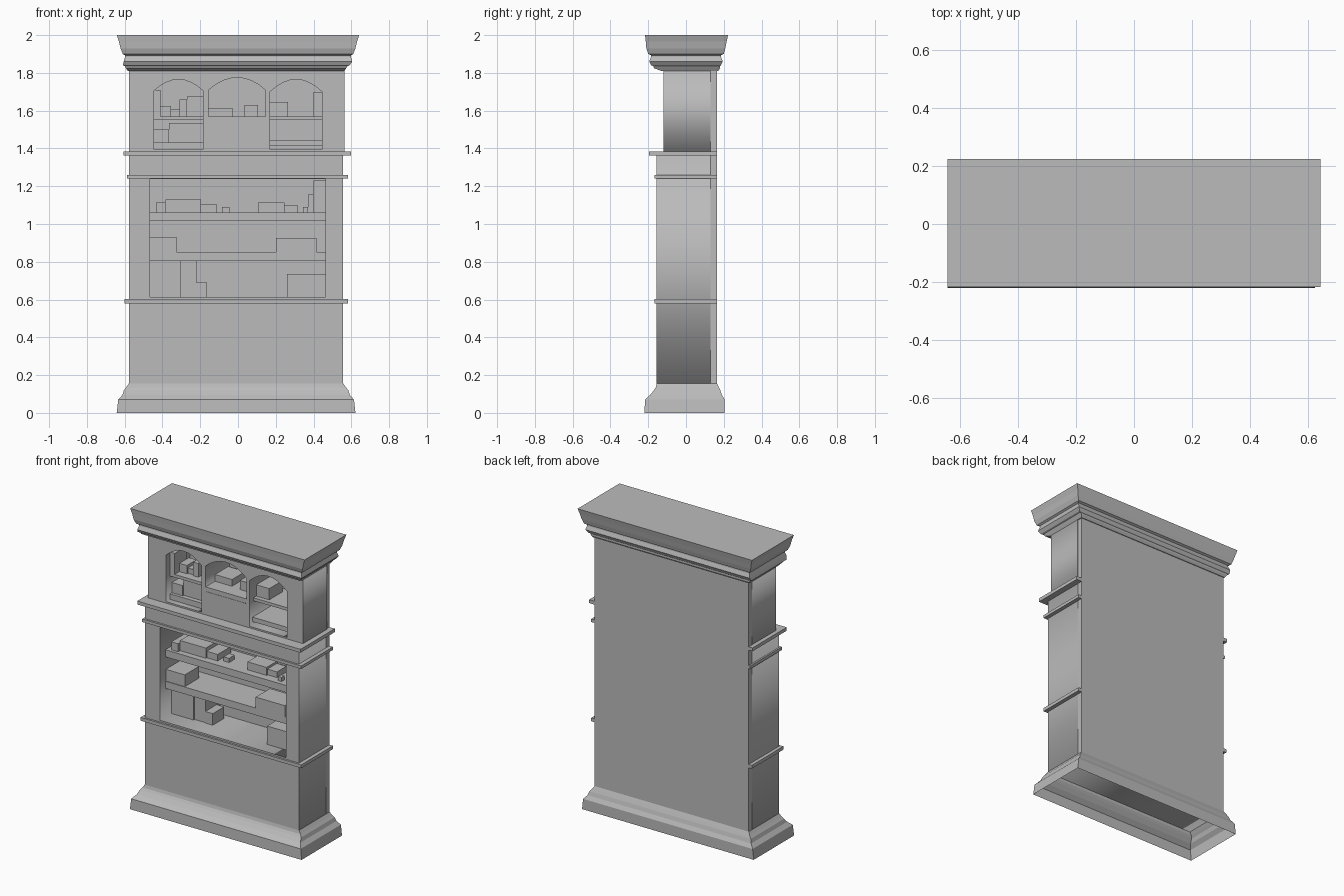
import bpy
import bmesh
from math import pi

if "Cube" in bpy.data.objects:
    bpy.data.objects.remove(bpy.data.objects["Cube"], do_unlink=True)

GREY = (0.5, 0.5, 0.5, 1)
mat = bpy.data.materials.new("plain grey")
mat.use_nodes = True
mat.diffuse_color = GREY
mat.node_tree.nodes["Principled BSDF"].inputs["Base Color"].default_value = GREY

LEFT, RIGHT, FRONT, BACK = -0.577, 0.557, -0.155, 0.165
UPPER_FRONT, PANEL = -0.12, 0.13


def finish(name, bm):
    bmesh.ops.recalc_face_normals(bm, faces=bm.faces)
    mesh = bpy.data.meshes.new(name)
    bm.to_mesh(mesh)
    bm.free()
    mesh.materials.append(mat)
    obj = bpy.data.objects.new(name, mesh)
    bpy.context.collection.objects.link(obj)
    return obj


def box(name, x0, x1, z0, z1, y0, y1):
    bm = bmesh.new()
    bmesh.ops.create_cube(bm, size=1)
    for v in bm.verts:
        v.co.x = x1 if v.co.x > 0 else x0
        v.co.y = y1 if v.co.y > 0 else y0
        v.co.z = z1 if v.co.z > 0 else z0
    return finish(name, bm)


def moulding(name, rings, open_bottom=False):
    """Loft of rectangles, each given as half width, front, back, height."""
    bm = bmesh.new()
    loops = []
    for half, front, back, z in rings:
        cx = -0.01 if z < 1.85 else 0.0
        corners = ((-half, front), (half, front), (half, back), (-half, back))
        loops.append([bm.verts.new((cx + x, y, z)) for x, y in corners])
    for low, high in zip(loops, loops[1:]):
        for i in range(4):
            j = (i + 1) % 4
            bm.faces.new((low[i], low[j], high[j], high[i]))
    bm.faces.new(loops[-1])
    if not open_bottom:
        bm.faces.new(loops[0][::-1])
    return finish(name, bm)


def rectangle(x0, x1, z0, z1):
    return [(x0, z0), (x1, z0), (x1, z1), (x0, z1)]


def arch(x0, x1, z0, spring, rise, steps=8):
    points = [(x0, z0), (x1, z0)]
    for i in range(steps + 1):
        u = 1 - 2 * i / steps
        x = (x0 + x1) / 2 + u * (x1 - x0) / 2
        points.append((x, spring + rise * (1 - u * u)))
    return points


def pierced_front(name, outlines, y0, y1):
    """Outline with openings, extruded from front to back."""
    curve = bpy.data.curves.new(name, "CURVE")
    curve.dimensions = "2D"
    curve.fill_mode = "BOTH"
    curve.extrude = (y1 - y0) / 2
    for points in outlines:
        spline = curve.splines.new("POLY")
        spline.points.add(len(points) - 1)
        for p, (x, z) in zip(spline.points, points):
            p.co = (x, z, 0, 1)
        spline.use_cyclic_u = True
    curve.materials.append(mat)
    obj = bpy.data.objects.new(name, curve)
    obj.rotation_euler.x = pi / 2
    obj.location.y = (y0 + y1) / 2
    bpy.context.collection.objects.link(obj)


# Carcass: back panel, lower front with one wide bay, upper front with three arches
box("back_panel", LEFT, RIGHT, 0.15, 1.82, PANEL, BACK)
pierced_front("lower_case", [rectangle(LEFT, RIGHT, 0.15, 1.37),
                             rectangle(-0.465, 0.462, 0.613, 1.237)], FRONT, PANEL)
pierced_front("upper_case", [rectangle(LEFT, RIGHT + 0.006, 1.37, 1.82),
                             arch(-0.445, -0.185, 1.395, 1.705, 0.06),
                             arch(-0.155, 0.145, 1.54, 1.71, 0.065),
                             arch(0.17, 0.445, 1.395, 1.7, 0.065)], UPPER_FRONT, PANEL)

# Hollow plinth and crown mouldings
moulding("plinth", [(0.632, -0.22, 0.205, 0), (0.624, -0.217, 0.205, 0.07),
                    (0.602, -0.19, 0.19, 0.095), (0.594, -0.17, 0.182, 0.12),
                    (0.582, -0.16, 0.175, 0.135), (0.568, FRONT, BACK, 0.155)], True)
moulding("crown", [(0.573, -0.13, 0.17, 1.81), (0.583, -0.17, 0.18, 1.825),
                   (0.59, -0.172, 0.18, 1.836), (0.6, -0.185, 0.185, 1.84),
                   (0.605, -0.195, 0.195, 1.86), (0.598, -0.185, 0.185, 1.885),
                   (0.598, -0.185, 0.185, 1.893), (0.61, -0.2, 0.2, 1.9),
                   (0.622, -0.21, 0.208, 1.93), (0.63, -0.213, 0.215, 1.965),
                   (0.642, -0.217, 0.223, 2.0)])

# Ledges across the front and sides
box("top_ledge", -0.605, 0.597, 1.362, 1.385, -0.195, BACK)
box("middle_ledge", -0.588, 0.583, 1.24, 1.26, -0.168, BACK)
box("lower_ledge", -0.6, 0.583, 0.58, 0.602, -0.168, BACK)

# Shelves
for i, z in enumerate((0.805, 1.015)):
    box(f"wide_shelf_{i + 1}", -0.465, 0.462, z, z + 0.047, -0.1, PANEL)
box("left_arch_shelf", -0.445, -0.185, 1.55, 1.57, -0.08, PANEL)
box("left_arch_floor", -0.445, -0.185, 1.395, 1.432, -0.08, PANEL)
box("centre_arch_sill", -0.155, 0.145, 1.54, 1.57, -0.118, PANEL)
box("right_arch_shelf", 0.17, 0.445, 1.55, 1.57, -0.08, PANEL)
box("right_arch_floor", 0.17, 0.445, 1.415, 1.445, -0.09, PANEL)


# Boxes and books standing on each shelf: left, right, top, front, depth
def stand(name, base, items):
    for i, (x0, x1, top, front, depth) in enumerate(items):
        box(f"{name}_{i + 1}", x0, x1, base, top, front, min(front + depth, PANEL))


stand("bottom_box", 0.61, [(-0.465, -0.302, 0.805, -0.035, 0.2),
                           (-0.302, -0.22, 0.805, -0.025, 0.2),
                           (-0.22, -0.165, 0.69, -0.03, 0.12),
                           (0.26, 0.462, 0.735, -0.065, 0.16)])
stand("middle_box", 0.85, [(-0.465, -0.325, 0.93, -0.095, 0.15),
                           (0.2, 0.415, 0.925, -0.1, 0.15)])
stand("top_box", 1.06, [(-0.435, -0.385, 1.115, -0.08, 0.14),
                        (-0.385, -0.195, 1.13, -0.06, 0.14),
                        (-0.195, -0.115, 1.105, -0.05, 0.14),
                        (-0.085, -0.045, 1.09, -0.03, 0.06),
                        (0.105, 0.245, 1.115, -0.05, 0.12),
                        (0.245, 0.315, 1.1, -0.04, 0.1),
                        (0.345, 0.37, 1.09, -0.07, 0.03),
                        (0.37, 0.4, 1.155, -0.02, 0.12),
                        (0.4, 0.462, 1.23, 0.0, 0.13)])
stand("left_arch_box", 1.57, [(-0.445, -0.41, 1.71, -0.08, 0.13),
                              (-0.41, -0.355, 1.625, -0.03, 0.1),
                              (-0.355, -0.31, 1.605, -0.02, 0.1),
                              (-0.31, -0.27, 1.66, -0.03, 0.12),
                              (-0.27, -0.185, 1.675, 0.0, 0.13)])
stand("left_arch_low_box", 1.43, [(-0.445, -0.365, 1.5, -0.06, 0.18),
                                  (-0.365, -0.185, 1.535, -0.05, 0.18)])
stand("centre_arch_box", 1.57, [(-0.155, -0.03, 1.615, -0.02, 0.14),
                                (0.035, 0.105, 1.63, -0.03, 0.12)])
stand("right_arch_box", 1.57, [(0.17, 0.265, 1.645, -0.05, 0.14),
                               (0.4, 0.445, 1.7, -0.04, 0.16)])
